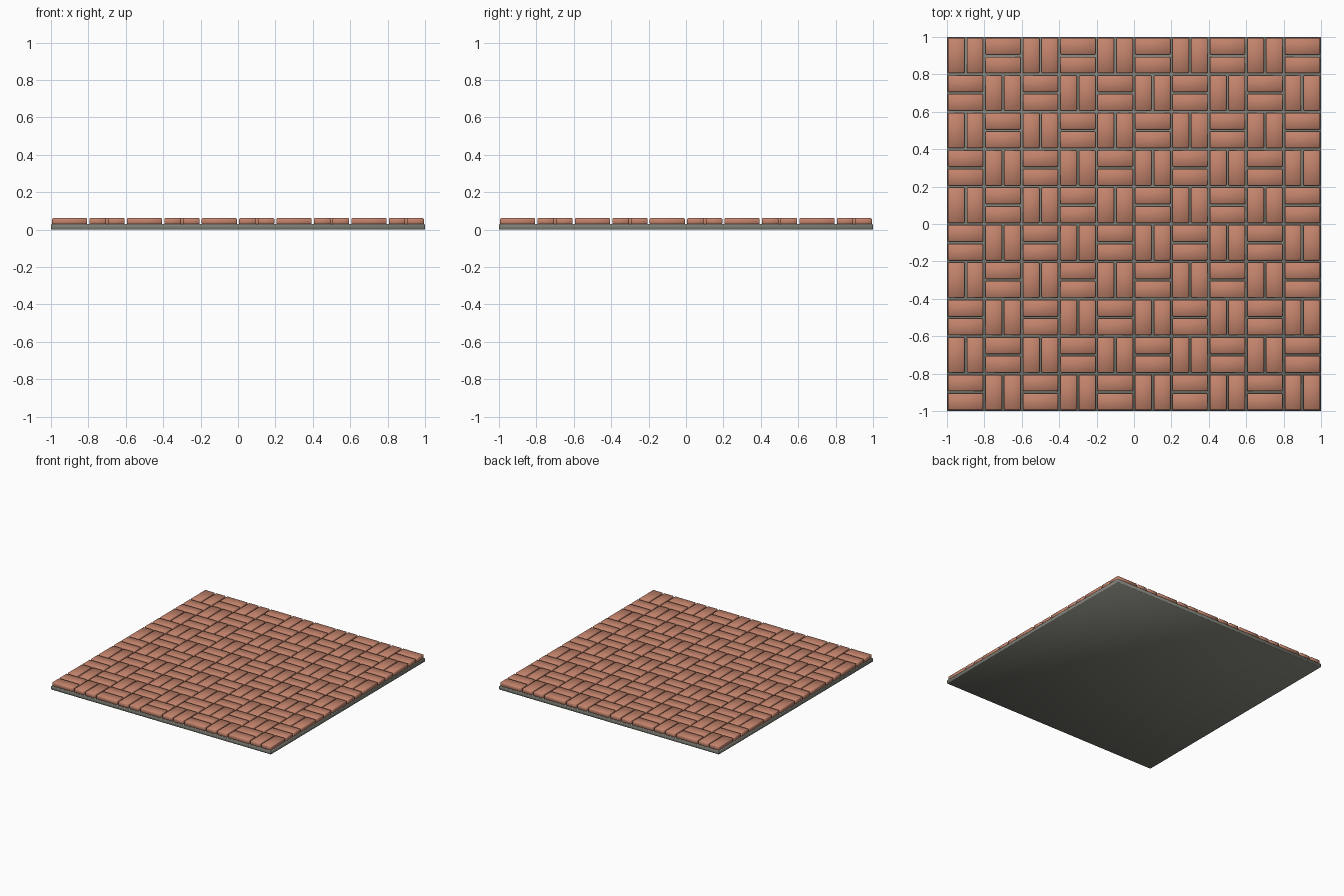
import bpy, bmesh
from mathutils import Matrix

if "Cube" in bpy.data.objects:
    bpy.data.objects.remove(bpy.data.objects["Cube"])


def material(name, color):
    m = bpy.data.materials.new(name)
    m.diffuse_color = (*color, 1)
    m.use_nodes = True
    m.node_tree.nodes["Principled BSDF"].inputs["Base Color"].default_value = m.diffuse_color
    return m


def block_mesh(name, size, bevel, mat):
    # Bevelled, softly shaded box centred on its origin
    bm = bmesh.new()
    bmesh.ops.create_cube(bm, size=1, matrix=Matrix.Diagonal((*size, 1)))
    bmesh.ops.bevel(bm, geom=bm.edges[:], offset=bevel, segments=1, affect='EDGES')
    bmesh.ops.recalc_face_normals(bm, faces=bm.faces[:])
    for f in bm.faces:
        f.smooth = True
    mesh = bpy.data.meshes.new(name)
    bm.to_mesh(mesh)
    bm.free()
    mesh.materials.append(mat)
    return mesh


def place(name, mesh, loc):
    ob = bpy.data.objects.new(name, mesh)
    ob.location = loc
    bpy.context.collection.objects.link(ob)


brick_mat = material("brick_clay", (0.55, 0.23, 0.15))
mortar_mat = material("mortar_grey", (0.22, 0.22, 0.19))

# Mortar slab
place("mortar_base", block_mesh("mortar_base", (2, 2, 0.03), 0.003, mortar_mat), (0, 0, 0.015))

# Paving bricks in a basket weave: pairs alternate direction
CELLS, CELL = 10, 0.2
LONG, SHORT, THICK = 0.188, 0.088, 0.033
flat = block_mesh("brick_across", (LONG, SHORT, THICK), 0.004, brick_mat)
upright = block_mesh("brick_along", (SHORT, LONG, THICK), 0.004, brick_mat)
z = 0.061 - THICK / 2
for i in range(CELLS):
    for j in range(CELLS):
        cx, cy = -0.9 + i * CELL, -0.9 + j * CELL
        for s in (-0.05, 0.05):
            if (i + j) % 2:
                place("brick_along", upright, (cx + s, cy, z))
            else:
                place("brick_across", flat, (cx, cy + s, z))
